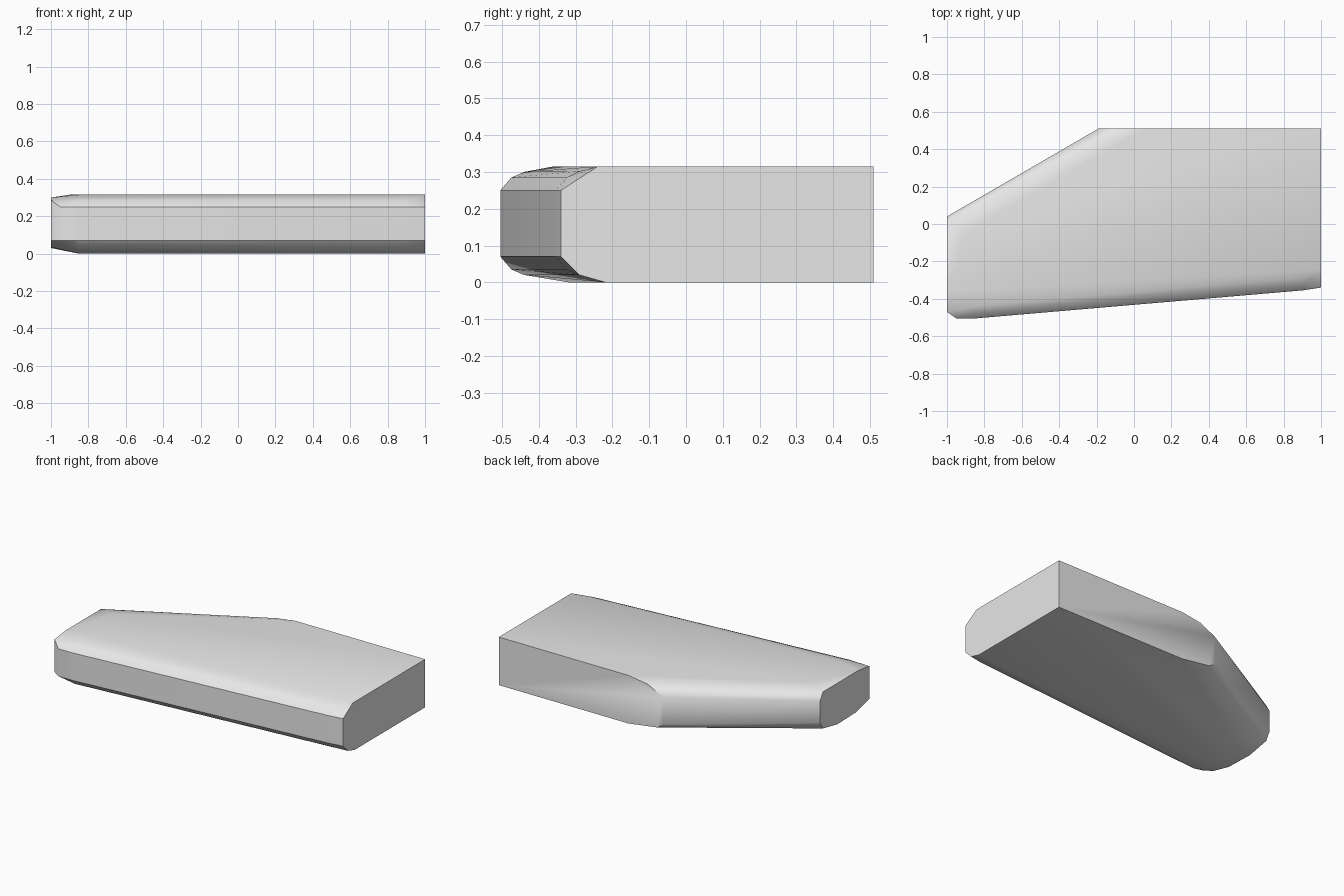
import bpy
import bmesh
import math

default_cube = bpy.data.objects.get("Cube")
if default_cube:
    bpy.data.objects.remove(default_cube, do_unlink=True)

# Plain grey finish
grey = bpy.data.materials.new("plain_grey")
grey.use_nodes = True
colour = (0.8, 0.8, 0.8, 1)
grey.diffuse_color = colour
grey.node_tree.nodes["Principled BSDF"].inputs["Base Color"].default_value = colour


def along_x(x, profile):
    """Section across the slab at one x, given as (y, z) pairs."""
    return [(x, y, z) for y, z in profile]


def along_y(y, profile):
    """Section along the slab at one y, given as (x, z) pairs."""
    return [(x, y, z) for x, z in profile]


# Wide end cap, slightly domed above and below
points = along_x(-1, [(-0.47, 0.285), (-0.36, 0.30), (0.01, 0.30), (0.04, 0.25),
                      (0.04, 0.11), (0.01, 0.06), (-0.14, 0.03), (-0.33, 0.035),
                      (-0.47, 0.07)])

# Rounded front edge, from the wide end to the narrow end
points += along_x(-0.95, [(-0.505, 0.25), (-0.505, 0.07)])
points += along_x(-0.85, [(-0.505, 0.25), (-0.475, 0.285), (-0.44, 0.30), (-0.36, 0.315),
                          (-0.505, 0.07), (-0.475, 0.035), (-0.44, 0.02), (-0.32, 0)])
points += along_x(0.9, [(-0.355, 0.25), (-0.325, 0.285), (-0.29, 0.302), (-0.24, 0.315),
                        (-0.355, 0.07), (-0.325, 0.035), (-0.29, 0.018), (-0.22, 0)])

# Flat narrow end
points += along_x(1, [(-0.34, 0.25), (-0.24, 0.315), (0.51, 0.315), (0.51, 0),
                      (-0.22, 0), (-0.29, 0.02), (-0.34, 0.07)])

# Flat back, ending in the rounded slanted edge
points += along_y(0.51, [(0.06, 0.315), (-0.08, 0.295), (-0.19, 0.24),
                         (-0.19, 0.06), (-0.15, 0.03), (0.06, 0)])

# Corners of the flat top and underside beside the slanted edge
points += [(-0.9, -0.04, 0.315), (-0.8, -0.05, 0)]

# Wrap the sections in one skin
bm = bmesh.new()
for point in points:
    bm.verts.new(point)
hull = bmesh.ops.convex_hull(bm, input=bm.verts)
loose = list({v for v in hull["geom_interior"] + hull["geom_unused"]
              if isinstance(v, bmesh.types.BMVert)})
bmesh.ops.delete(bm, geom=loose, context="VERTS")
bmesh.ops.dissolve_limit(bm, angle_limit=math.radians(0.5),
                         verts=bm.verts, edges=bm.edges)
bmesh.ops.recalc_face_normals(bm, faces=bm.faces)

mesh = bpy.data.meshes.new("tapered_slab")
bm.to_mesh(mesh)
bm.free()
mesh.materials.append(grey)
slab = bpy.data.objects.new("tapered_slab", mesh)
bpy.context.collection.objects.link(slab)

# Smooth the rounded edges and keep the end faces crisp
bpy.ops.object.select_all(action="DESELECT")
slab.select_set(True)
bpy.context.view_layer.objects.active = slab
bpy.ops.object.shade_smooth_by_angle(angle=math.radians(40))
